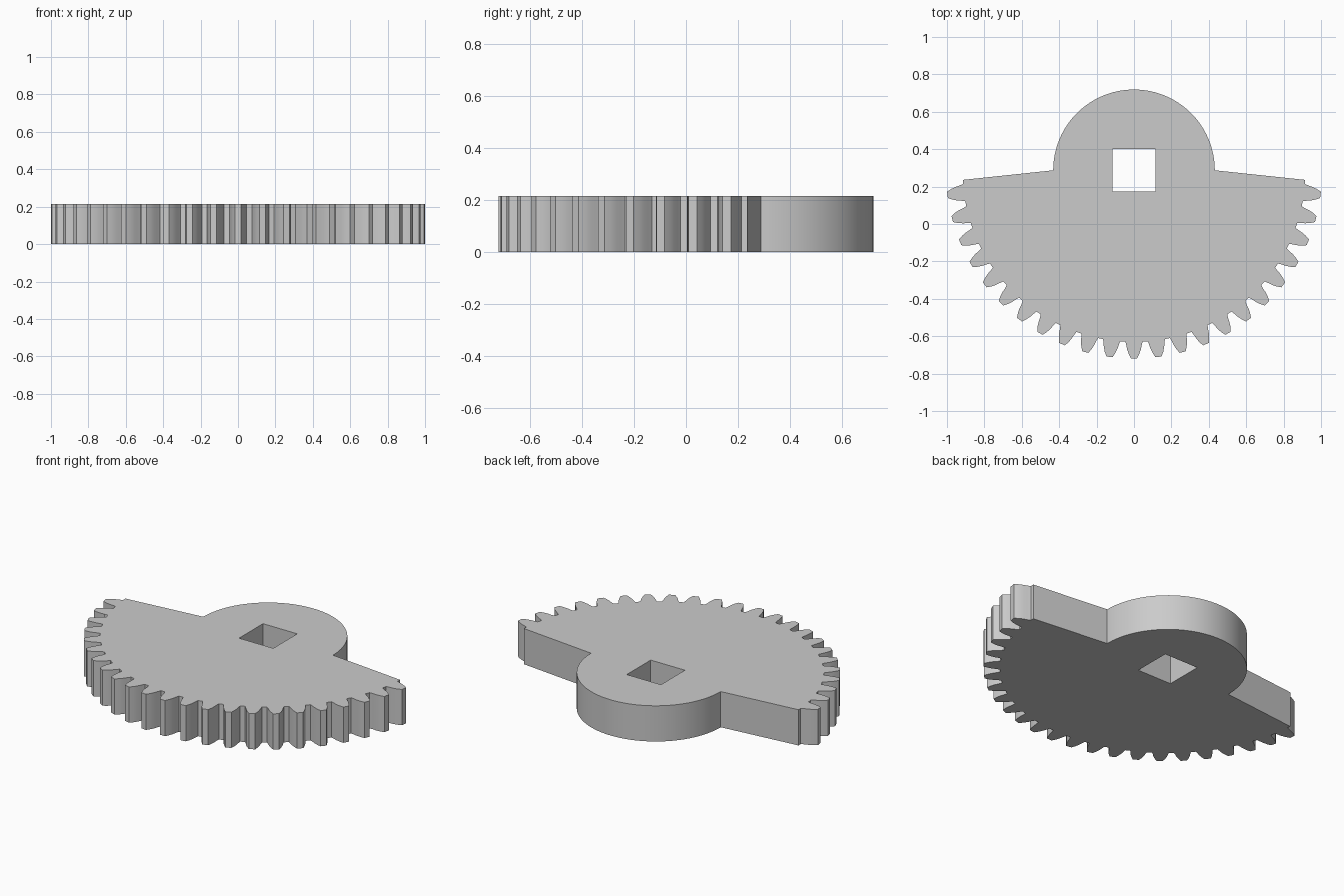
import bpy, bmesh
from math import radians, sin, cos

cube = bpy.data.objects.get("Cube")
if cube:
    bpy.data.objects.remove(cube, do_unlink=True)

AXIS_Y = 0.287       # pivot position
THICKNESS = 0.215
HUB_RADIUS = 0.432
HOLE_HALF = 0.114
PITCH = 7.5          # degrees between teeth
SIDE_TEETH = 11      # teeth on each side of the middle one
# Tooth flank: radius and half angle, from root to tip
FLANK = [(0.917, 2.9), (0.937, 2.5), (0.958, 2.2), (0.983, 1.65), (1.006, 0.95)]


def polar(radius, degrees):
    a = radians(degrees)
    return (radius * cos(a), AXIS_Y + radius * sin(a))


def add_loop(bm, points):
    verts = [bm.verts.new((x, y, 0)) for x, y in points]
    return [bm.edges.new((v, verts[i - 1])) for i, v in enumerate(verts)]


# Toothed rim, running from the left end round the front to the right end
root = FLANK[0][0]
end_angle = 3.2
outline = [polar(root, 180 + end_angle)]
for i in range(-SIDE_TEETH, SIDE_TEETH + 1):
    middle = 270 + i * PITCH
    outline += [polar(r, middle - a) for r, a in FLANK]
    outline += [polar(r, middle + a) for r, a in reversed(FLANK)]
outline.append(polar(root, -end_angle))

# Round hub at the back
HUB_STEPS = 60
outline += [polar(HUB_RADIUS, 180 * i / HUB_STEPS) for i in range(HUB_STEPS + 1)]

# Square shaft hole
h = HOLE_HALF
hole = [(x, AXIS_Y + y) for x, y in ((-h, -h), (h, -h), (h, h), (-h, h))]

# Fill the flat profile and extrude it
bm = bmesh.new()
edges = add_loop(bm, outline) + add_loop(bm, hole)
bmesh.ops.triangle_fill(bm, edges=edges, use_beauty=True, normal=(0, 0, 1))
ext = bmesh.ops.extrude_face_region(bm, geom=bm.faces[:], use_keep_orig=True)
top = [g for g in ext["geom"] if isinstance(g, bmesh.types.BMVert)]
bmesh.ops.translate(bm, verts=top, vec=(0, 0, THICKNESS))
bmesh.ops.recalc_face_normals(bm, faces=bm.faces[:])

mesh = bpy.data.meshes.new("sector_gear")
bm.to_mesh(mesh)
bm.free()
gear = bpy.data.objects.new("sector_gear", mesh)
bpy.context.collection.objects.link(gear)

# Plain grey material
grey = bpy.data.materials.new("light_grey")
grey.use_nodes = True
colour = (0.6, 0.6, 0.6, 1)
grey.diffuse_color = colour
grey.node_tree.nodes["Principled BSDF"].inputs["Base Color"].default_value = colour
mesh.materials.append(grey)

# Smooth hub, crisp teeth
bpy.ops.object.select_all(action="DESELECT")
gear.select_set(True)
bpy.context.view_layer.objects.active = gear
bpy.ops.object.shade_smooth_by_angle(angle=radians(10))
